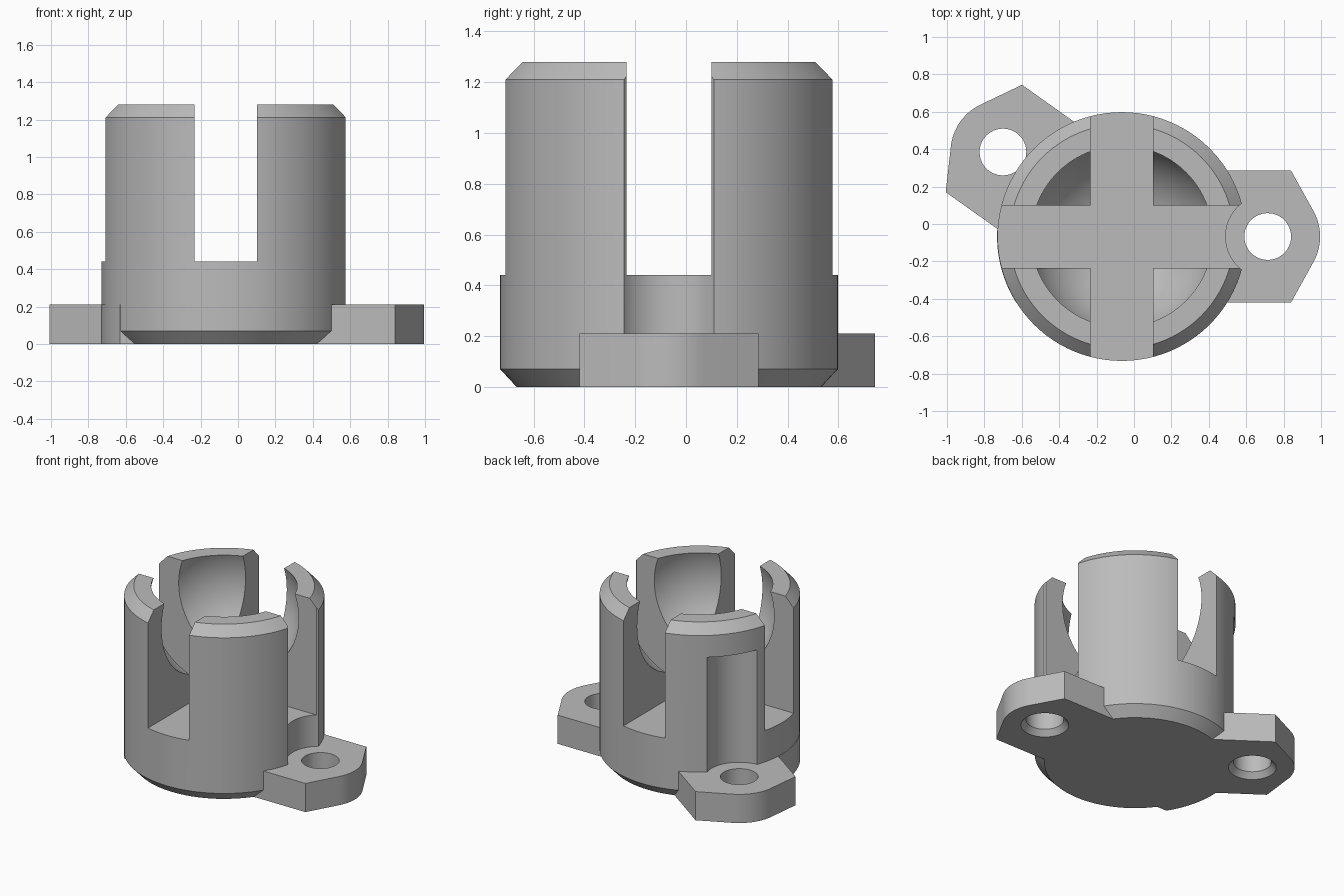
import bpy
import math
from mathutils import Matrix, Vector

cube = bpy.data.objects.get("Cube")
if cube:
    bpy.data.objects.remove(cube, do_unlink=True)

CENTRE = Vector((-0.065, -0.067, 0))
R, R_END = 0.665, 0.6              # body radius, and radius at the chamfered ends
TOP, SLOT_Z, EAR_Z = 1.28, 0.44, 0.21
HALF_SLOT, HALF_EAR = 0.167, 0.352
HOLE_U, HOLE_R, TIP_R = 0.78, 0.125, 0.28
EAR_ANGLES = {"right": 0.0, "left": math.radians(144.6)}
SEGS = 96

grey = bpy.data.materials.new("light grey plastic")
grey.use_nodes = True
colour = (0.5, 0.5, 0.5, 1)
grey.diffuse_color = colour
grey.node_tree.nodes["Principled BSDF"].inputs["Base Color"].default_value = colour


def make(name, verts, faces):
    mesh = bpy.data.meshes.new(name)
    mesh.from_pydata(verts, [], faces)
    mesh.materials.append(grey)
    ob = bpy.data.objects.new(name, mesh)
    bpy.context.scene.collection.objects.link(ob)
    return ob


def lathe(name, profile, segs=SEGS):
    """Closed solid turned from (radius, height) points listed bottom to top."""
    verts = [(r * math.cos(math.tau * i / segs), r * math.sin(math.tau * i / segs), z)
             for r, z in profile for i in range(segs)]
    faces = [tuple(reversed(range(segs))), tuple(range(len(verts) - segs, len(verts)))]
    for k in range(len(profile) - 1):
        a, b = k * segs, (k + 1) * segs
        faces += [(a + i, a + (i + 1) % segs, b + (i + 1) % segs, b + i) for i in range(segs)]
    return make(name, verts, faces)


def prism(name, outline, z0, z1):
    """Upright solid from a counter-clockwise outline."""
    n = len(outline)
    verts = [(x, y, z) for z in (z0, z1) for x, y in outline]
    faces = [tuple(reversed(range(n))), tuple(range(n, 2 * n))]
    faces += [(i, (i + 1) % n, n + (i + 1) % n, n + i) for i in range(n)]
    return make(name, verts, faces)


def box(name, hx, hy, z0, z1):
    return prism(name, [(-hx, -hy), (hx, -hy), (hx, hy), (-hx, hy)], z0, z1)


def combine(target, other, operation):
    """Apply a boolean at once and discard the second solid."""
    mod = target.modifiers.new(operation, 'BOOLEAN')
    mod.operation, mod.object, mod.solver = operation, other, 'EXACT'
    bpy.context.view_layer.update()
    graph = bpy.context.evaluated_depsgraph_get()
    mesh = bpy.data.meshes.new_from_object(target.evaluated_get(graph))
    target.modifiers.clear()
    target.data = mesh
    bpy.data.objects.remove(other, do_unlink=True)


def turned(ob, angle, u=0.0):
    ob.data.transform(Matrix.Rotation(angle, 4, 'Z') @ Matrix.Translation((u, 0, 0)))
    return ob


# Chamfered body
body = lathe("ball_holder", [(R_END, 0), (R, 0.07), (R, TOP - 0.07), (R_END, TOP)])

# Foot strip that squares off the lower chamfer on the side away from the right ear
angle = math.asin(HALF_EAR / R)
arc = [math.pi - angle + 2 * angle * i / 32 for i in range(33)]
strip = [(0.002 * math.cos(a) + R * math.cos(a), R * math.sin(a)) for a in arc]
combine(body, prism("foot_strip", strip + [(0, -HALF_EAR), (0, HALF_EAR)], 0, EAR_Z), 'UNION')

# Mounting ears with rounded tips
corner = Vector((0.905, HALF_EAR))
offset = corner - Vector((HOLE_U, 0))
tangent = math.atan2(offset.y, offset.x) - math.acos(TIP_R / offset.length)
tip = [-tangent + 2 * tangent * i / 14 for i in range(15)]
ear_outline = [(0.05, -HALF_EAR), (corner.x, -HALF_EAR)]
ear_outline += [(HOLE_U + TIP_R * math.cos(a), TIP_R * math.sin(a)) for a in tip]
ear_outline += [(corner.x, HALF_EAR), (0.05, HALF_EAR)]
for side, angle in EAR_ANGLES.items():
    combine(body, turned(prism(side + "_ear", ear_outline, 0, EAR_Z), angle), 'UNION')

# Crossed slots leave four posts
combine(body, box("slot_x", 1.5, HALF_SLOT, SLOT_Z, 2), 'DIFFERENCE')
combine(body, box("slot_y", HALF_SLOT, 1.5, SLOT_Z, 2), 'DIFFERENCE')

# Round socket for the ball
BALL_R, BALL_Z, RINGS = 0.514, 1.11, 40
ball = [(BALL_R * math.sin(math.pi * t), BALL_Z - BALL_R * math.cos(math.pi * t))
        for t in [0.004 + 0.992 * i / RINGS for i in range(RINGS + 1)]]
combine(body, lathe("socket", ball), 'DIFFERENCE')

# Screw head pockets and countersunk screw holes
for side, angle in EAR_ANGLES.items():
    pocket_top = 2 if side == "right" else 1.05
    pocket = lathe("pocket", [(0.225, EAR_Z), (0.225, pocket_top)], 64)
    combine(body, turned(pocket, angle, HOLE_U), 'DIFFERENCE')
    hole = lathe("hole", [(0.167, -0.01), (HOLE_R, 0.04), (HOLE_R, 0.5)], 48)
    combine(body, turned(hole, angle, HOLE_U), 'DIFFERENCE')

body.data.transform(Matrix.Translation(CENTRE))

# Smooth curves, crisp edges
bpy.ops.object.select_all(action='DESELECT')
body.select_set(True)
bpy.context.view_layer.objects.active = body
bpy.ops.object.shade_smooth_by_angle(angle=math.radians(25))
